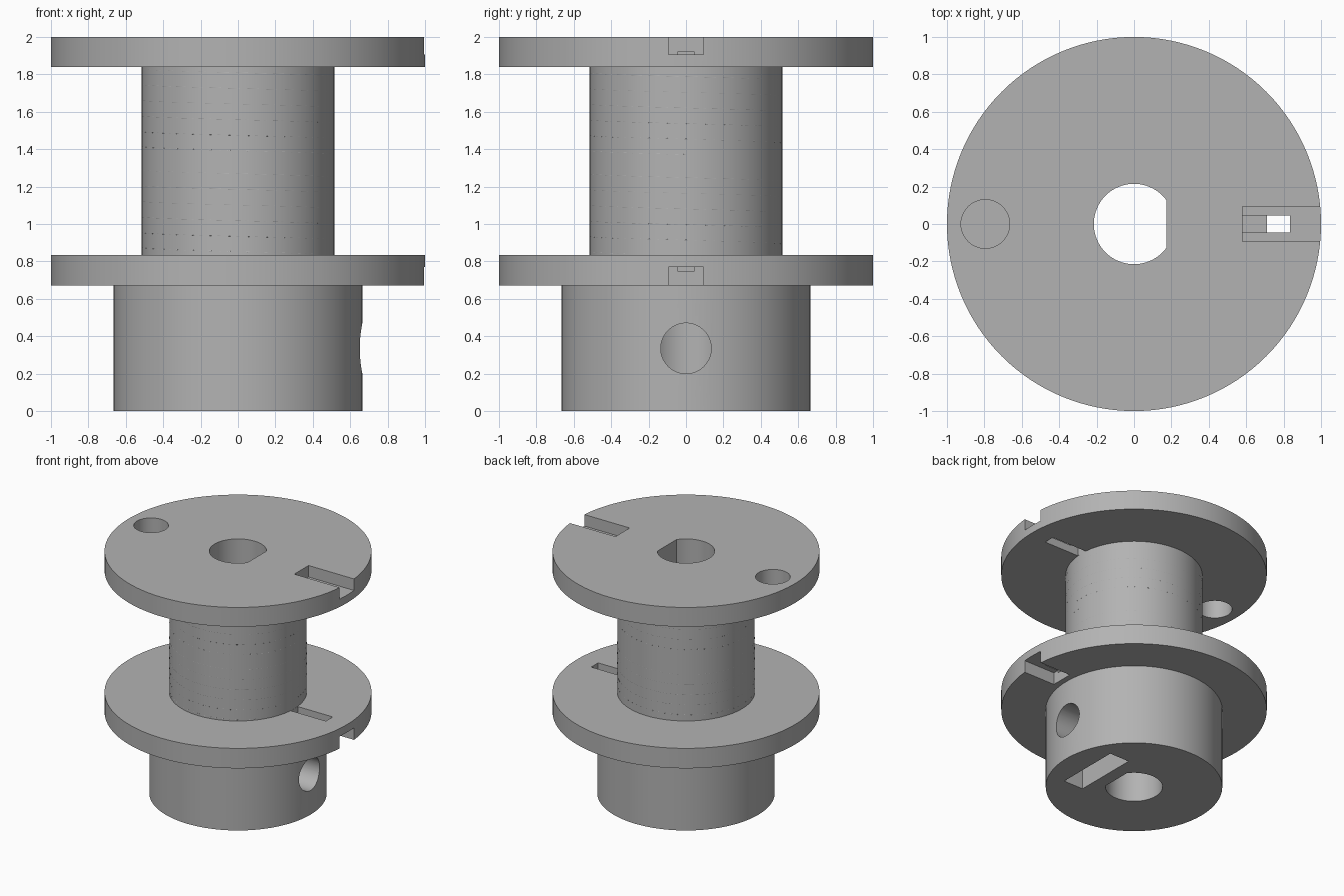
import bpy, math

cube = bpy.data.objects.get("Cube")
if cube:
    bpy.data.objects.remove(cube, do_unlink=True)

grey = bpy.data.materials.new("plain grey")
grey.use_nodes = True
COLOUR = (0.45, 0.45, 0.45, 1)
grey.diffuse_color = COLOUR
grey.node_tree.nodes["Principled BSDF"].inputs["Base Color"].default_value = COLOUR


def cylinder(name, radius, z0, z1, x=0, sides=128):
    bpy.ops.mesh.primitive_cylinder_add(vertices=sides, radius=radius, depth=z1 - z0,
                                        location=(x, 0, (z0 + z1) / 2))
    obj = bpy.context.object
    obj.name = name
    obj.data.materials.append(grey)
    return obj


def box(name, x0, x1, half_width, z0, z1):
    bpy.ops.mesh.primitive_cube_add(size=1, location=((x0 + x1) / 2, 0, (z0 + z1) / 2))
    obj = bpy.context.object
    obj.name = name
    obj.scale = (x1 - x0, 2 * half_width, z1 - z0)
    obj.data.materials.append(grey)
    return obj


def boolean(obj, tool, operation='DIFFERENCE'):
    mod = obj.modifiers.new(tool.name, 'BOOLEAN')
    mod.operation = operation
    mod.solver = 'EXACT'
    mod.object = tool
    bpy.context.view_layer.objects.active = obj
    bpy.ops.object.modifier_apply(modifier=mod.name)


# Main turned parts
hub = cylinder("hub", 0.665, 0, 0.67)
lower_flange = cylinder("lower_flange", 1, 0.67, 0.835)
drum = cylinder("drum", 0.515, 0.835, 1.84)
upper_flange = cylinder("upper_flange", 1, 1.84, 2)

# Shaft bore with one flat side
bore = cylinder("bore_cutter", 0.215, -0.1, 2.1, sides=64)
flat = box("bore_flat_cutter", 0.175, 0.4, 0.4, -0.3, 2.3)
boolean(bore, flat)

# Set screw hole and nut trap in the hub
screw_hole = cylinder("screw_hole_cutter", 0.135, -0.4, 0.4, sides=64)
screw_hole.rotation_euler.y = math.pi / 2
screw_hole.location = (0.5, 0, 0.335)
nut_trap = box("nut_trap_cutter", 0.28, 0.46, 0.27, -0.1, 0.6)

# Cord pockets and slots in the flanges, plus the cord hole
upper_pocket = box("upper_pocket_cutter", 0.58, 1.1, 0.093, 1.905, 2.1)
upper_slot = box("upper_slot_cutter", 0.515, 0.835, 0.045, 1.8, 1.92)
cord_hole = cylinder("cord_hole_cutter", 0.13, 1.8, 2.1, x=-0.795, sides=64)
lower_pocket = box("lower_pocket_cutter", 0.71, 1.1, 0.093, 0.6, 0.77)
lower_slot = box("lower_slot_cutter", 0.515, 0.835, 0.045, 0.75, 0.9)

cuts = {
    hub: [bore, screw_hole, nut_trap],
    lower_flange: [bore, lower_pocket, lower_slot],
    drum: [bore],
    upper_flange: [bore, upper_pocket, upper_slot, cord_hole],
}
bpy.context.view_layer.update()
for part, tools in cuts.items():
    for tool in tools:
        boolean(part, tool)

# Remove the cutters and smooth the round walls
for tool in {t for tools in cuts.values() for t in tools} | {flat}:
    bpy.data.objects.remove(tool, do_unlink=True)
for part in cuts:
    bpy.ops.object.select_all(action='DESELECT')
    part.select_set(True)
    bpy.context.view_layer.objects.active = part
    bpy.ops.object.shade_smooth_by_angle(angle=math.radians(30))


# Fine winding guides, descending anticlockwise around the drum
def winding(name, z_start, start_angle, turns, pitch=0.0835, steps=64):
    curve = bpy.data.curves.new(name, 'CURVE')
    curve.dimensions = '3D'
    curve.bevel_depth = 0.003
    curve.bevel_resolution = 0
    spline = curve.splines.new('POLY')
    count = int(turns * steps)
    spline.points.add(count)
    for i, point in enumerate(spline.points):
        angle = start_angle + math.tau * i / steps
        point.co = (0.513 * math.cos(angle), 0.513 * math.sin(angle),
                    z_start - pitch * i / steps, 1)
    curve.materials.append(grey)
    bpy.context.collection.objects.link(bpy.data.objects.new(name, curve))


winding("upper_winding_guide", 1.83, math.pi, 5.5)
winding("lower_winding_guide", 1.29, math.pi, 5.4)
